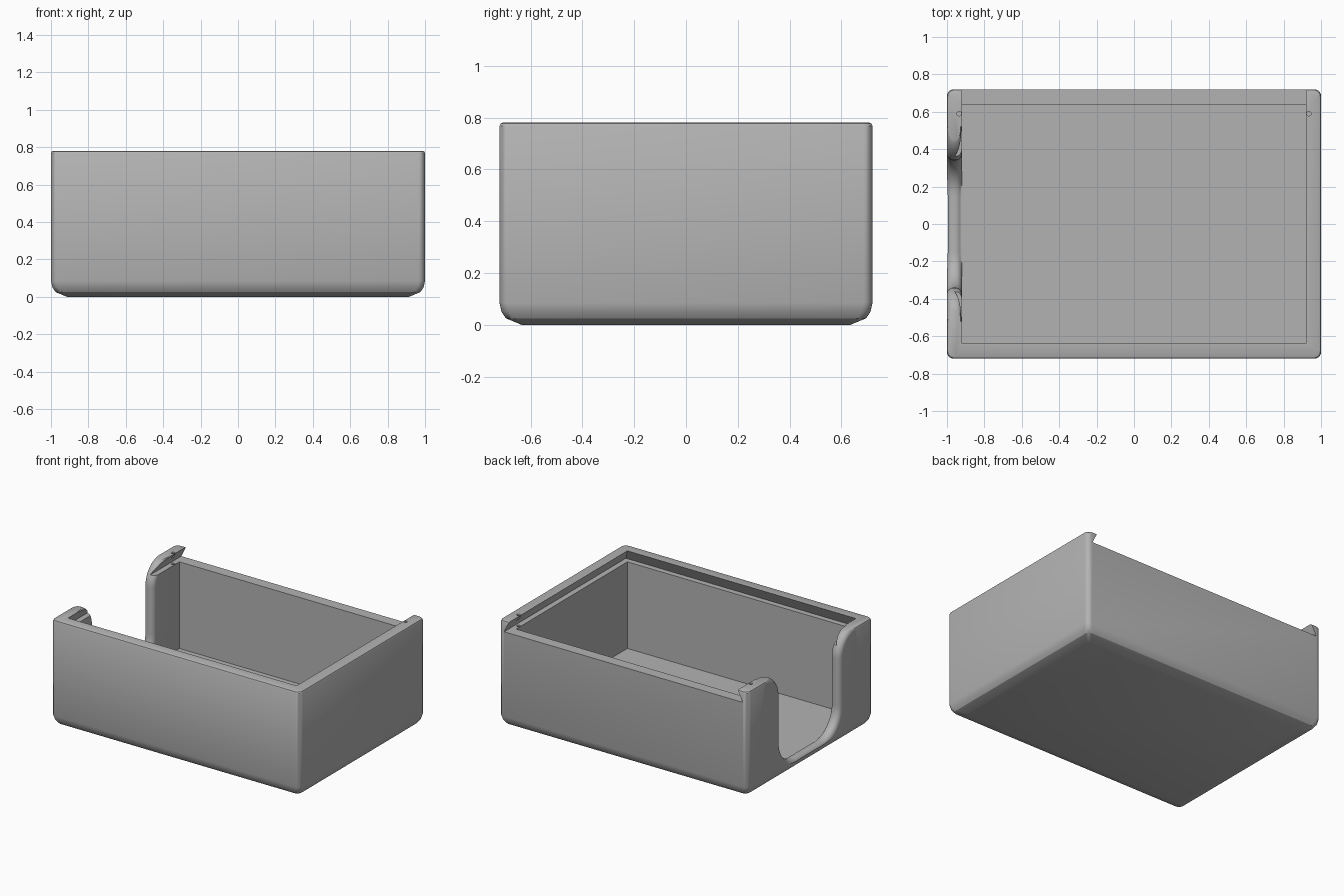
import bpy, bmesh, math

if "Cube" in bpy.data.objects:
    bpy.data.objects.remove(bpy.data.objects["Cube"], do_unlink=True)

HX, HY, TOP = 1.0, 0.72, 0.78   # outer half sizes and height
WALL, FLOOR, LEDGE = 0.08, 0.07, 0.70

grey = bpy.data.materials.new("plain_grey")
grey.use_nodes = True
grey.diffuse_color = (0.45, 0.45, 0.45, 1)
grey.node_tree.nodes["Principled BSDF"].inputs["Base Color"].default_value = (0.45, 0.45, 0.45, 1)


def loft(name, rings):
    """Closed solid through rings of equal point count."""
    bm = bmesh.new()
    loops = [[bm.verts.new(p) for p in ring] for ring in rings]
    n = len(loops[0])
    for a, b in zip(loops, loops[1:]):
        for i in range(n):
            j = (i + 1) % n
            bm.faces.new((a[i], a[j], b[j], b[i]))
    bm.faces.new(loops[0])
    bm.faces.new(loops[-1])
    bmesh.ops.recalc_face_normals(bm, faces=bm.faces)
    mesh = bpy.data.meshes.new(name)
    bm.to_mesh(mesh)
    bm.free()
    mesh.materials.append(grey)
    obj = bpy.data.objects.new(name, mesh)
    bpy.context.collection.objects.link(obj)
    return obj


def rounded_rect(inset, z, radius=0.035, steps=5):
    pts = []
    for k, (sx, sy) in enumerate(((1, 1), (-1, 1), (-1, -1), (1, -1))):
        for s in range(steps + 1):
            a = math.pi / 2 * (k + s / steps)
            pts.append((sx * (HX - inset - radius) + radius * math.cos(a),
                        sy * (HY - inset - radius) + radius * math.sin(a), z))
    return pts


def rect(x, y0, y1, z):
    return [(-x, y0, z), (x, y0, z), (x, y1, z), (-x, y1, z)]


def cut(target, cutter):
    cutter.hide_render = True
    mod = target.modifiers.new("cut", "BOOLEAN")
    mod.operation = "DIFFERENCE"
    mod.solver = "EXACT"
    mod.object = cutter
    bpy.context.view_layer.objects.active = target
    bpy.ops.object.modifier_apply(modifier=mod.name)
    bpy.data.objects.remove(cutter, do_unlink=True)


# Outer shell with softened foot and rim
box = loft("open_box", [rounded_rect(i, z) for i, z in (
    (0.085, 0), (0.025, 0.025), (0.008, 0.05), (0, 0.085),
    (0, TOP - 0.012), (0.004, TOP - 0.004), (0.012, TOP))])

# Storage cavity
ix, iy = HX - WALL, HY - WALL
cut(box, loft("cavity_cutter", [rect(ix, -iy, iy, z) for z in (FLOOR, TOP + 0.1)]))

# Dovetail channel for a sliding lid, open at the back
cut(box, loft("lid_channel_cutter", [
    rect(ix + d, -iy - d, HY + 0.1, z) for d, z in ((0.04, LEDGE), (-0.01, TOP + 0.02))]))


# Finger notch in the right wall: U shape with flared mouth and rounded edges
def notch_profile(x, off):
    low_r, flare_r, side, bottom = 0.19, 0.18, 0.34, 0.085
    half = []
    for s in range(13):
        a = math.pi / 2 * s / 12
        r = low_r + off
        half.append((side - low_r + r * math.sin(a), bottom + low_r - r * math.cos(a)))
    for s in range(13):
        a = math.pi / 2 * s / 12
        r = flare_r - off
        half.append((side + flare_r - r * math.cos(a), TOP - flare_r + 0.015 + r * math.sin(a)))
    half.append((side + flare_r, TOP + 0.1))
    outline = half + [(-y, z) for y, z in reversed(half)]
    floor = FLOOR + 0.002 if x > -HX + WALL / 2 else 0
    return [(x, y, max(z, floor)) for y, z in outline]


EDGE, MID = 0.035, -HX + WALL / 2
rings = [notch_profile(-HX - 0.05, EDGE)]
for s in range(-6, 7):
    a = math.pi / 2 * s / 6
    shift = math.copysign(0.005, s) if s else 0
    rings.append(notch_profile(MID + shift + EDGE * math.sin(a), EDGE * (1 - math.cos(a))))
rings.append(notch_profile(-ix + 0.01, EDGE))
cut(box, loft("finger_notch_cutter", rings))

# Small detent holes in the channel lips
for side in (-1, 1):
    ring = [(side * 0.935 + 0.012 * math.cos(k * math.pi / 8),
             0.59 + 0.012 * math.sin(k * math.pi / 8)) for k in range(16)]
    cut(box, loft("detent_cutter", [[(x, y, z) for x, y in ring] for z in (0.69, 0.8)]))

bpy.ops.object.select_all(action="DESELECT")
box.select_set(True)
bpy.context.view_layer.objects.active = box
bpy.ops.object.shade_smooth_by_angle(angle=math.radians(30))
